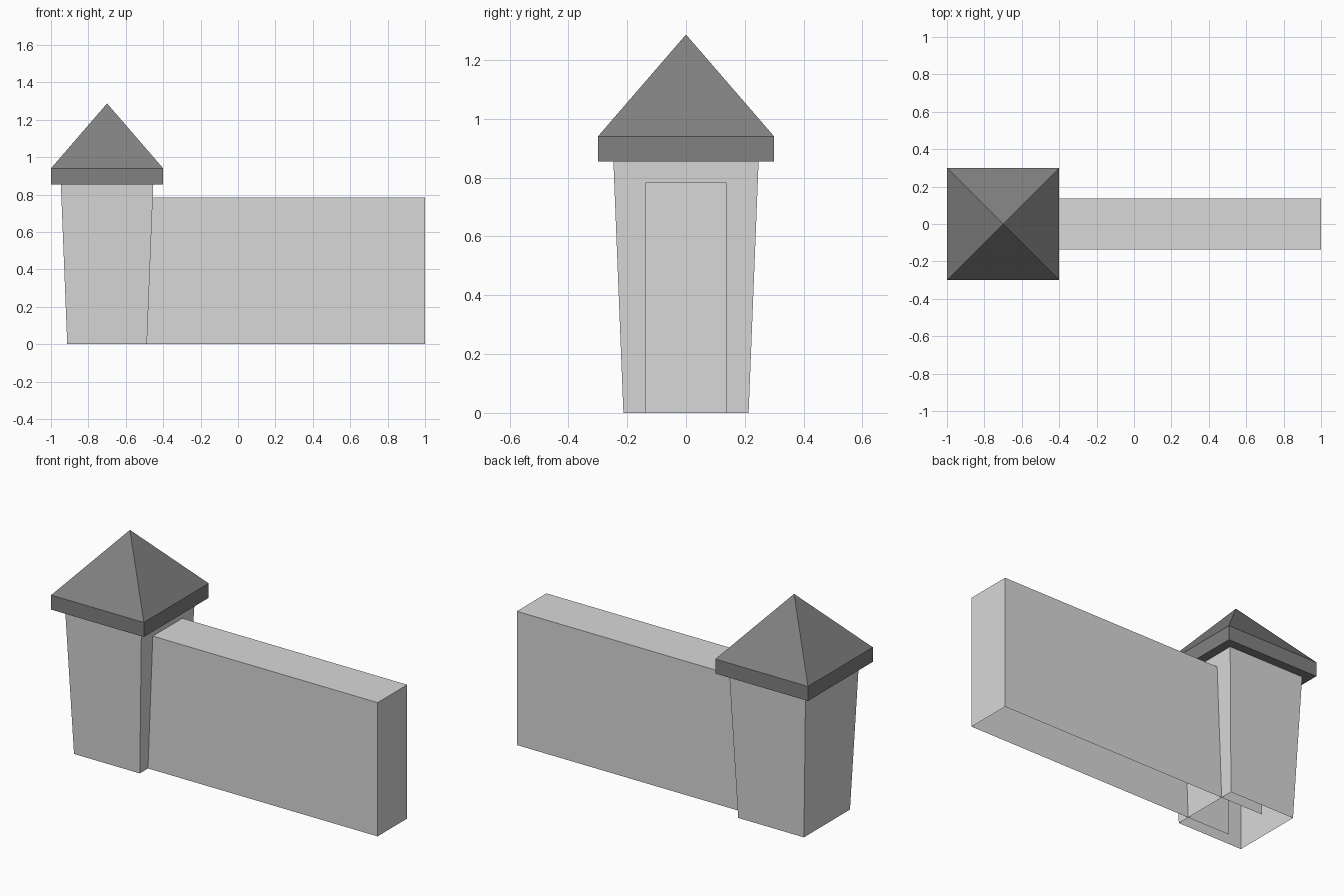
import bpy, bmesh

if "Cube" in bpy.data.objects:
    bpy.data.objects.remove(bpy.data.objects["Cube"])

TOWER_X = -0.70


def material(name, value):
    mat = bpy.data.materials.new(name)
    mat.diffuse_color = (value, value, value, 1.0)
    mat.use_nodes = True
    mat.node_tree.nodes["Principled BSDF"].inputs["Base Color"].default_value = mat.diffuse_color
    return mat


def finish(name, bm, mat):
    bmesh.ops.recalc_face_normals(bm, faces=bm.faces)
    mesh = bpy.data.meshes.new(name)
    bm.to_mesh(mesh)
    bm.free()
    mesh.materials.append(mat)
    obj = bpy.data.objects.new(name, mesh)
    bpy.context.collection.objects.link(obj)
    return obj


def square_ring(bm, half, z):
    return [bm.verts.new((sx * half, sy * half, z))
            for sx, sy in ((-1, -1), (1, -1), (1, 1), (-1, 1))]


def bridge(bm, lower, upper):
    for i in range(4):
        j = (i + 1) % 4
        bm.faces.new((lower[i], lower[j], upper[j], upper[i]))


light_stone = material("light grey stone", 0.69)
dark_stone = material("dark grey roof", 0.22)

# Tower post: flares upward, open at the bottom and under the roof
bm = bmesh.new()
bridge(bm, square_ring(bm, 0.213, 0.0), square_ring(bm, 0.247, 0.855))
post = finish("tower_post", bm, light_stone)
post.location.x = TOWER_X

# Roof: overhanging square slab rising to a pyramid
bm = bmesh.new()
eave = square_ring(bm, 0.30, 0.855)
shoulder = square_ring(bm, 0.30, 0.94)
apex = bm.verts.new((0, 0, 1.287))
bm.faces.new(eave[::-1])
bridge(bm, eave, shoulder)
for i in range(4):
    bm.faces.new((shoulder[i], shoulder[(i + 1) % 4], apex))
roof = finish("tower_roof", bm, dark_stone)
roof.location.x = TOWER_X

# Wall: shell running into the post, open underneath and at the hidden end
x0, x1, half_y, height = -0.765, 1.0, 0.137, 0.783
bm = bmesh.new()
bmesh.ops.create_cube(bm, size=1.0)
bmesh.ops.recalc_face_normals(bm, faces=bm.faces)
hidden = [f for f in bm.faces if f.normal.z < -0.5 or f.normal.x < -0.5]
bmesh.ops.delete(bm, geom=hidden, context='FACES')
for v in bm.verts:
    v.co.x = x1 if v.co.x > 0 else x0
    v.co.y *= 2 * half_y
    v.co.z = height if v.co.z > 0 else 0.0
wall = finish("wall", bm, light_stone)

# Open shells: make sure the faces point outward
for obj in (post, wall):
    bm = bmesh.new()
    bm.from_mesh(obj.data)
    bm.normal_update()
    front = min(bm.faces, key=lambda f: f.calc_center_median().y)
    if front.normal.y > 0:
        bmesh.ops.reverse_faces(bm, faces=bm.faces)
    bm.to_mesh(obj.data)
    bm.free()
